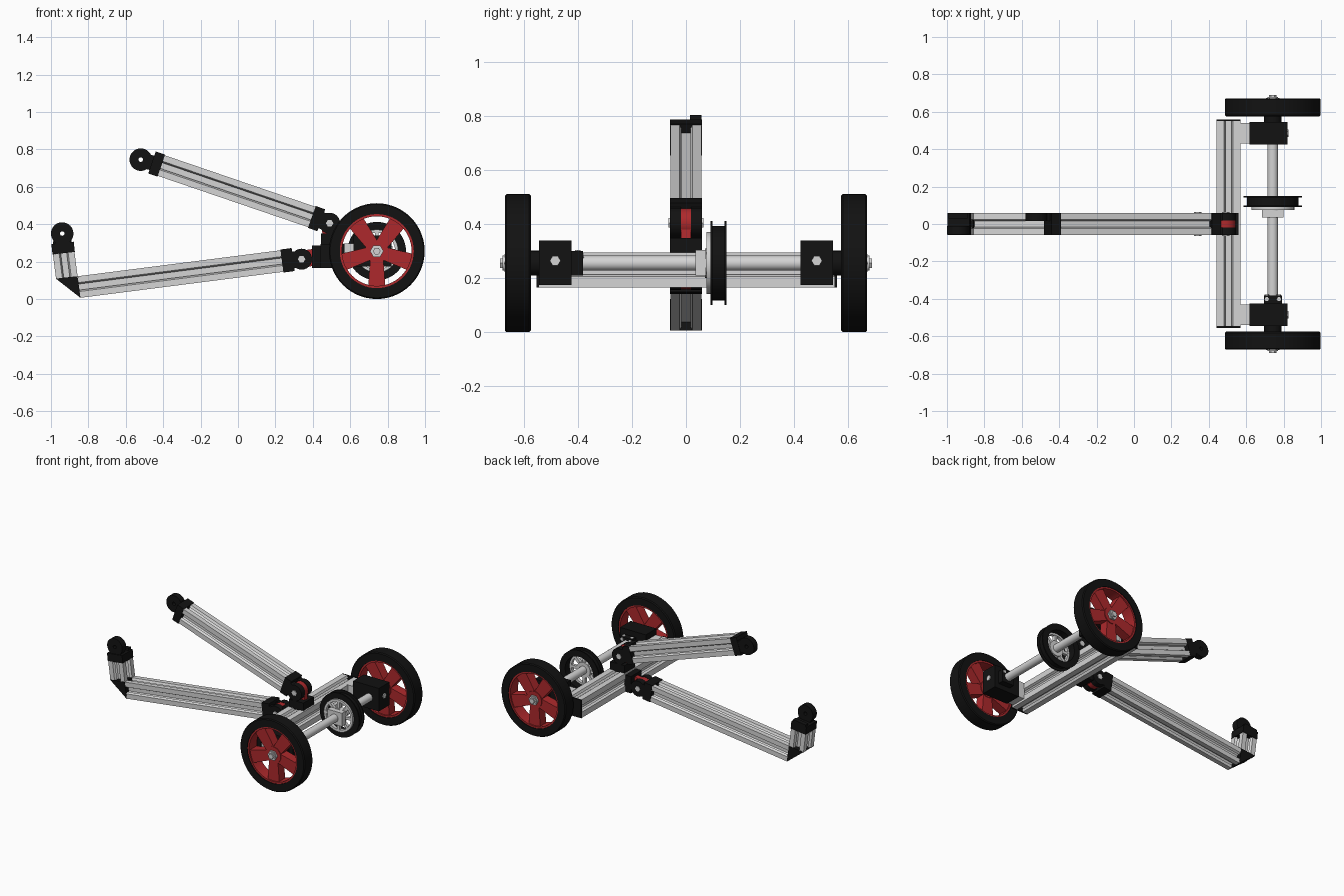
import bpy, bmesh, math
from mathutils import Vector as V

if "Cube" in bpy.data.objects:
    bpy.data.objects.remove(bpy.data.objects["Cube"])


def material(name, rgb):
    m = bpy.data.materials.new(name)
    m.use_nodes = True
    m.diffuse_color = (*rgb, 1)
    bsdf = m.node_tree.nodes["Principled BSDF"]
    bsdf.inputs["Base Color"].default_value = (*rgb, 1)
    bsdf.inputs["Roughness"].default_value = 0.6
    return m


BLACK = material("black plastic", (0.006, 0.006, 0.006))
GREY = material("light aluminium", (0.66, 0.66, 0.66))
RED = material("red plastic", (0.42, 0.022, 0.025))
X, Y, Z = V((1, 0, 0)), V((0, 1, 0)), V((0, 0, 1))


def finish(name, bm, mat, smooth=False):
    bmesh.ops.recalc_face_normals(bm, faces=bm.faces)
    me = bpy.data.meshes.new(name)
    bm.to_mesh(me)
    bm.free()
    me.materials.append(mat)
    ob = bpy.data.objects.new(name, me)
    bpy.context.collection.objects.link(ob)
    if smooth:
        bpy.ops.object.select_all(action="DESELECT")
        ob.select_set(True)
        bpy.context.view_layer.objects.active = ob
        bpy.ops.object.shade_smooth_by_angle(angle=math.radians(35))
    return ob


def prism(name, pts, origin, u, v, path, mat, smooth=False):
    """Extrude a 2D outline in the u, v plane along path."""
    bm = bmesh.new()
    face = bm.faces.new([bm.verts.new(origin + u * a + v * b) for a, b in pts])
    ext = bmesh.ops.extrude_face_region(bm, geom=[face])["geom"]
    bmesh.ops.translate(bm, vec=path, verts=[g for g in ext if isinstance(g, bmesh.types.BMVert)])
    return finish(name, bm, mat, smooth)


def rect(a, b):
    return [(-a, -b), (a, -b), (a, b), (-a, b)]


def circle(r, n):
    return [(r * math.cos(math.tau * i / n), r * math.sin(math.tau * i / n)) for i in range(n)]


def box(name, x, y, z, mat):
    size = [(b - a) / 2 for a, b in (x, y, z)]
    mid = V(((x[0] + x[1]) / 2, (y[0] + y[1]) / 2, z[0]))
    return prism(name, rect(size[0], size[1]), mid, X, Y, Z * 2 * size[2], mat)


def rod(name, x, z, y0, y1, r, mat, n=24):
    return prism(name, circle(r, n), V((x, y0, z)), X, Z, Y * (y1 - y0), mat, n > 8)


def lathe(name, prof, x, z, mat, n=56):
    """Spin a closed (radius, y) outline about a sideways axle."""
    bm = bmesh.new()
    rings = [[bm.verts.new((x + r * c, y, z + r * s)) for r, y in prof] for c, s in circle(1, n)]
    k = len(prof)
    for i in range(n):
        a, b = rings[i], rings[(i + 1) % n]
        for j in range(k):
            bm.faces.new((a[j], a[(j + 1) % k], b[(j + 1) % k], b[j]))
    return finish(name, bm, mat, True)


def tube(name, x, z, r0, r1, y0, y1, mat):
    return lathe(name, [(r0, y0), (r1, y0), (r1, y1), (r0, y1)], x, z, mat)


def slotted(h):
    """Square bar outline with a groove in each side."""
    quarter = [(h, -h), (h, -0.024), (h - 0.016, -0.016), (h - 0.016, -0.03), (h - 0.032, -0.016),
               (h - 0.032, 0.016), (h - 0.016, 0.03), (h - 0.016, 0.016), (h, 0.024)]
    pts = []
    for _ in range(4):
        pts += quarter
        quarter = [(-b, a) for a, b in quarter]
    return pts


def beam(name, p0, p1, side, h):
    d = p1 - p0
    return prism(name, slotted(h), p0, side, d.normalized().cross(side), d, GREY)


def bar(name, p0, p1, y0, y1, h, mat=BLACK):
    """Flat-sided link between two points in the x, z plane."""
    d = V((p1[0] - p0[0], 0, p1[1] - p0[1]))
    return prism(name, rect((y1 - y0) / 2, h), V((p0[0], (y0 + y1) / 2, p0[1])),
                 Y, d.normalized().cross(Y), d, mat)


def arm(name, a, b):
    return beam(name, V((a[0], 0, a[1])), V((b[0], 0, b[1])), Y, 0.058)


def hinge(name, pivot, cap, base):
    """Two black ears around a red disc, tied to the arm cap and the frame."""
    x, z = pivot
    for side, y0, y1 in (("right", -0.06, -0.018), ("left", 0.018, 0.06)):
        rod(f"{name}_{side}_ear", x, z, y0, y1, 0.056, BLACK)
        bar(f"{name}_{side}_ear_link", pivot, cap, y0, y1, 0.045)
    rod(f"{name}_red_disc", x, z, -0.018, 0.018, 0.054, RED)
    bar(f"{name}_red_tongue", pivot, base, -0.018, 0.018, 0.045, RED)
    rod(f"{name}_pin", x, z, -0.064, 0.064, 0.02, GREY, 6)


def knuckle(name, pivot, cap, y0, y1):
    """Single open ear at the free end of an arm."""
    tube(name, *pivot, 0.012, 0.06, y0, y1, BLACK)
    mid = [p + (c - p) * 0.35 for p, c in zip(pivot, cap)]
    bar(f"{name}_link", mid, cap, y0, y1, 0.04)


# Lower arm with its upturned foot
arm("lower_arm", (-0.85, 0.064), (0.235, 0.203))
bar("lower_arm_cap", (0.235, 0.203), (0.295, 0.211), -0.06, 0.06, 0.062)
hinge("lower_hinge", (0.34, 0.213), (0.29, 0.209), (0.42, 0.225))
box("lower_hinge_base", (0.395, 0.445), (-0.06, 0.06), (0.165, 0.285), BLACK)
prism("foot_corner", [(-0.842, 0.006), (-0.858, 0.122), (-0.974, 0.109)],
      V((0, -0.06, 0)), X, Z, Y * 0.12, BLACK)
arm("foot_post", (-0.915, 0.113), (-0.932, 0.245))
bar("foot_cap", (-0.932, 0.245), (-0.938, 0.30), -0.06, 0.06, 0.06)
knuckle("foot_knuckle", (-0.94, 0.35), (-0.938, 0.29), -0.055, -0.01)
bar("foot_cap_lip", (-0.932, 0.25), (-0.941, 0.315), 0.03, 0.06, 0.05)

# Upper arm
arm("upper_arm", (-0.415, 0.715), (0.405, 0.435))
bar("upper_arm_hinge_cap", (0.395, 0.439), (0.445, 0.421), -0.06, 0.06, 0.062)
bar("upper_arm_end_cap", (-0.46, 0.73), (-0.41, 0.713), -0.06, 0.06, 0.062)
knuckle("upper_knuckle", (-0.52, 0.745), (-0.44, 0.722), 0.015, 0.058)
hinge("upper_hinge", (0.49, 0.405), (0.43, 0.426), (0.50, 0.32))
box("upper_hinge_base", (0.445, 0.56), (-0.06, 0.06), (0.29, 0.35), BLACK)

# Cross beam with end caps
beam("cross_beam", V((0.505, -0.545, 0.23)), V((0.505, 0.55, 0.23)), X, 0.065)
for side, y0, y1 in (("right", -0.555, -0.545), ("left", 0.55, 0.56)):
    box(f"{side}_beam_cap", (0.44, 0.57), (y0, y1), (0.165, 0.295), BLACK)

# Axle line
AX, AZ = 0.742, 0.256
rod("axle", AX, AZ, -0.68, 0.68, 0.028, GREY)
for side, s in (("right", -1), ("left", 1)):
    def span(a, b):
        return (a, b) if s > 0 else (-b, -a)

    # Bearing block and its bracket
    box(f"{side}_bracket", (0.565, 0.62), span(0.43, 0.54), (0.18, 0.297), GREY)
    box(f"{side}_bearing_block", (0.617, 0.82), span(0.425, 0.545), (0.175, 0.34), BLACK)
    rod(f"{side}_spacer", AX, AZ, *span(0.54, 0.60), 0.046, BLACK)
    prism(f"{side}_block_bolt", circle(0.02, 6), V((0.82, s * 0.485, 0.265)), Y, Z, X * 0.006, GREY)

    # Wheel: tyre, rim, five spokes and hub
    lathe(f"{side}_tyre", [(0.198, s * 0.575), (0.25, s * 0.575), (0.256, s * 0.582),
                           (0.256, s * 0.665), (0.25, s * 0.672), (0.198, s * 0.672)], AX, AZ, BLACK)
    tube(f"{side}_rim", AX, AZ, 0.186, 0.2, *span(0.58, 0.667), RED)
    y0, y1 = span(0.59, 0.657)
    for i in range(5):
        a = math.tau * (i / 5 + 0.75)
        out = X * math.cos(a) + Z * math.sin(a)
        prism(f"{side}_spoke_{i + 1}", [(0.03, -0.034), (0.192, -0.046), (0.192, 0.046), (0.03, 0.034)],
              V((AX, y0, AZ)), out, out.cross(Y), Y * (y1 - y0), RED)
    rod(f"{side}_hub", AX, AZ, *span(0.585, 0.662), 0.06, RED)
    rod(f"{side}_hub_nut", AX, AZ, *span(0.66, 0.674), 0.036, GREY, 6)
    rod(f"{side}_axle_end", AX, AZ, *span(0.67, 0.69), 0.02, GREY, 6)

# Collar beside the right bearing block
box("axle_collar", (0.695, 0.79), (-0.425, -0.382), (0.21, 0.30), BLACK)
for x in (0.71, 0.775):
    rod("collar_screw", x, 0.285, -0.384, -0.378, 0.012, GREY, 6)
    prism("collar_top_screw", circle(0.012, 6), V((x, -0.402, 0.298)), X, Y, Z * 0.006, GREY)

# Drive pulley: flanged black ring, spoked grey disc and clamp
tube("pulley_ring", AX, AZ, 0.112, 0.138, 0.09, 0.15, BLACK)
for name, y in (("right", 0.09), ("left", 0.142)):
    tube(f"pulley_{name}_flange", AX, AZ, 0.112, 0.156, y, y + 0.008, BLACK)
tube("pulley_disc_rim", AX, AZ, 0.098, 0.115, 0.076, 0.10, GREY)
for i in range(8):
    a = math.tau * i / 8
    out = X * math.cos(a) + Z * math.sin(a)
    prism(f"pulley_spoke_{i + 1}", [(0.02, -0.01), (0.105, -0.01), (0.105, 0.01), (0.02, 0.01)],
          V((AX, 0.076, AZ)), out, out.cross(Y), Y * 0.022, GREY)
rod("pulley_hub", AX, AZ, 0.07, 0.105, 0.055, GREY)
box("pulley_clamp", (0.685, 0.80), (0.035, 0.074), (0.21, 0.305), GREY)
